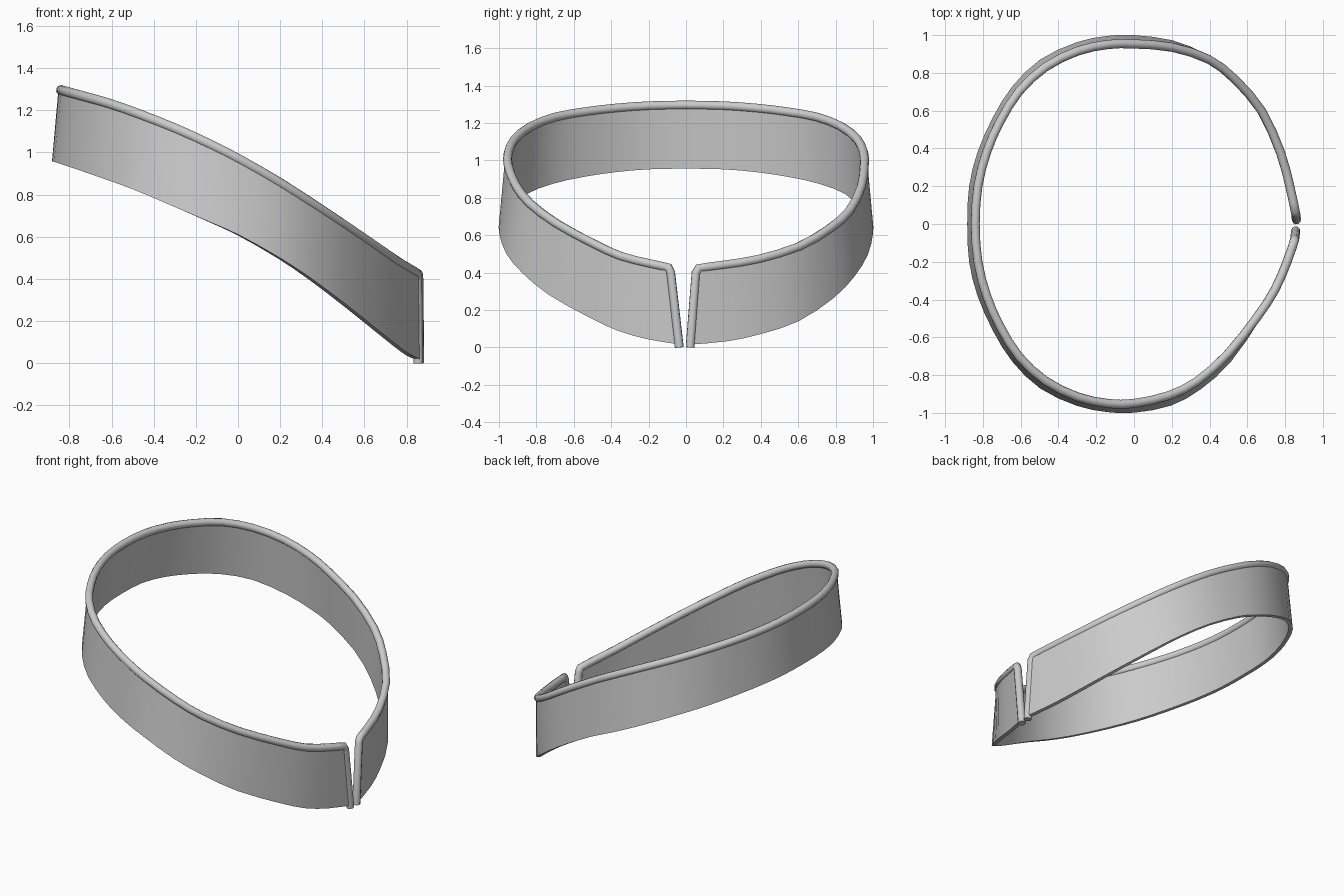
import bpy, bmesh
from mathutils import Vector

if "Cube" in bpy.data.objects:
    bpy.data.objects.remove(bpy.data.objects["Cube"])

# Outlines of each edge seen from above: x, |y|; the two front halves differ slightly
TOP_RIGHT = [(.825, .2), (.775, .38), (.675, .6), (.535, .765), (.395, .872), (.2, .936), (0, .953)]
TOP_LEFT = [(.81, .2), (.745, .35), (.65, .495), (.495, .69), (.33, .835), (.18, .91), (0, .95)]
TOP_BACK = [(-.14, .95), (-.3, .915), (-.47, .83), (-.61, .7), (-.71, .54), (-.78, .38), (-.826, .2), (-.84, 0)]
LOW_RIGHT = [(.815, .22), (.76, .4), (.675, .595), (.52, .78), (.37, .89), (.2, .96), (0, .987)]
LOW_LEFT = [(.8, .2), (.74, .355), (.65, .51), (.5, .725), (.345, .865), (.19, .95), (0, .986)]
LOW_BACK = [(-.14, .983), (-.3, .95), (-.49, .86), (-.635, .72), (-.735, .56), (-.815, .38), (-.86, .2), (-.87, 0)]
# Height of each edge as a function of x
TOP_Z = [(-.842, 1.296), (-.62, 1.235), (-.4, 1.157), (-.2, 1.072), (0, .97), (.2, .855),
         (.4, .725), (.6, .59), (.75, .485), (.86, .42)]
LOW_Z = [(-.87, .957), (-.7, .9), (-.5, .827), (-.2, .698), (0, .608), (.2, .495),
         (.4, .36), (.6, .2), (.75, .08), (.82, .03), (.87, .012)]


def height(table, x):
    x = min(max(x, table[0][0]), table[-1][0])
    for (x0, z0), (x1, z1) in zip(table, table[1:]):
        if x <= x1:
            return z0 + (z1 - z0) * (x - x0) / (x1 - x0)


def edge(right, left, back, table, start, end):
    half = left + back[:-1]
    pts = [start] + right + back + [(x, -y) for x, y in half[::-1]] + [end]
    pts = [Vector((x, y, height(table, x))) for x, y in pts]
    # Add a rounded midpoint inside every segment
    out = [pts[0]]
    for i in range(len(pts) - 1):
        p, q = pts[i], pts[i + 1]
        before, after = pts[max(i - 1, 0)], pts[min(i + 2, len(pts) - 1)]
        out += [(p + q) * .5625 - (before + after) * .0625, q]
    return out


def smooth(ob, angle):
    bpy.ops.object.select_all(action='DESELECT')
    ob.select_set(True)
    bpy.context.view_layer.objects.active = ob
    bpy.ops.object.shade_smooth_by_angle(angle=angle)


top = edge(TOP_RIGHT, TOP_LEFT, TOP_BACK, TOP_Z, (.856, .055), (.85, -.085))
low = edge(LOW_RIGHT, LOW_LEFT, LOW_BACK, LOW_Z, (.86, .022), (.856, -.036))

# Collar band
bm = bmesh.new()
a = [bm.verts.new(p) for p in top]
b = [bm.verts.new(p) for p in low]
for i in range(len(a) - 1):
    bm.faces.new((a[i], a[i + 1], b[i + 1], b[i]))
bmesh.ops.recalc_face_normals(bm, faces=bm.faces)
me = bpy.data.meshes.new("collar_band")
bm.to_mesh(me)
bm.free()
band = bpy.data.objects.new("collar_band", me)
bpy.context.collection.objects.link(band)
mod = band.modifiers.new("thickness", 'SOLIDIFY')
mod.thickness = .026
mod.offset = 0
bpy.context.view_layer.objects.active = band
bpy.ops.object.modifier_apply(modifier=mod.name)
smooth(band, .7)


# Piping: up one front end, around the top edge, down the other
def corner(t, l, nxt):
    return [Vector((l.x, l.y, 0)), t.lerp(l, .06), t + (nxt - t) * .2]


path = corner(top[0], low[0], top[1]) + top[1:-1] + corner(top[-1], low[-1], top[-2])[::-1]
cu = bpy.data.curves.new("edge_piping", 'CURVE')
cu.dimensions = '3D'
cu.bevel_depth = .024
cu.bevel_resolution = 3
cu.use_fill_caps = True
sp = cu.splines.new('POLY')
sp.points.add(len(path) - 1)
for p, co in zip(sp.points, path):
    p.co = (*co, 1)
piping = bpy.data.objects.new("edge_piping", cu)
bpy.context.collection.objects.link(piping)
bpy.ops.object.select_all(action='DESELECT')
piping.select_set(True)
bpy.context.view_layer.objects.active = piping
bpy.ops.object.convert(target='MESH')
piping = bpy.context.view_layer.objects.active
piping.name = "edge_piping"
smooth(piping, .9)
